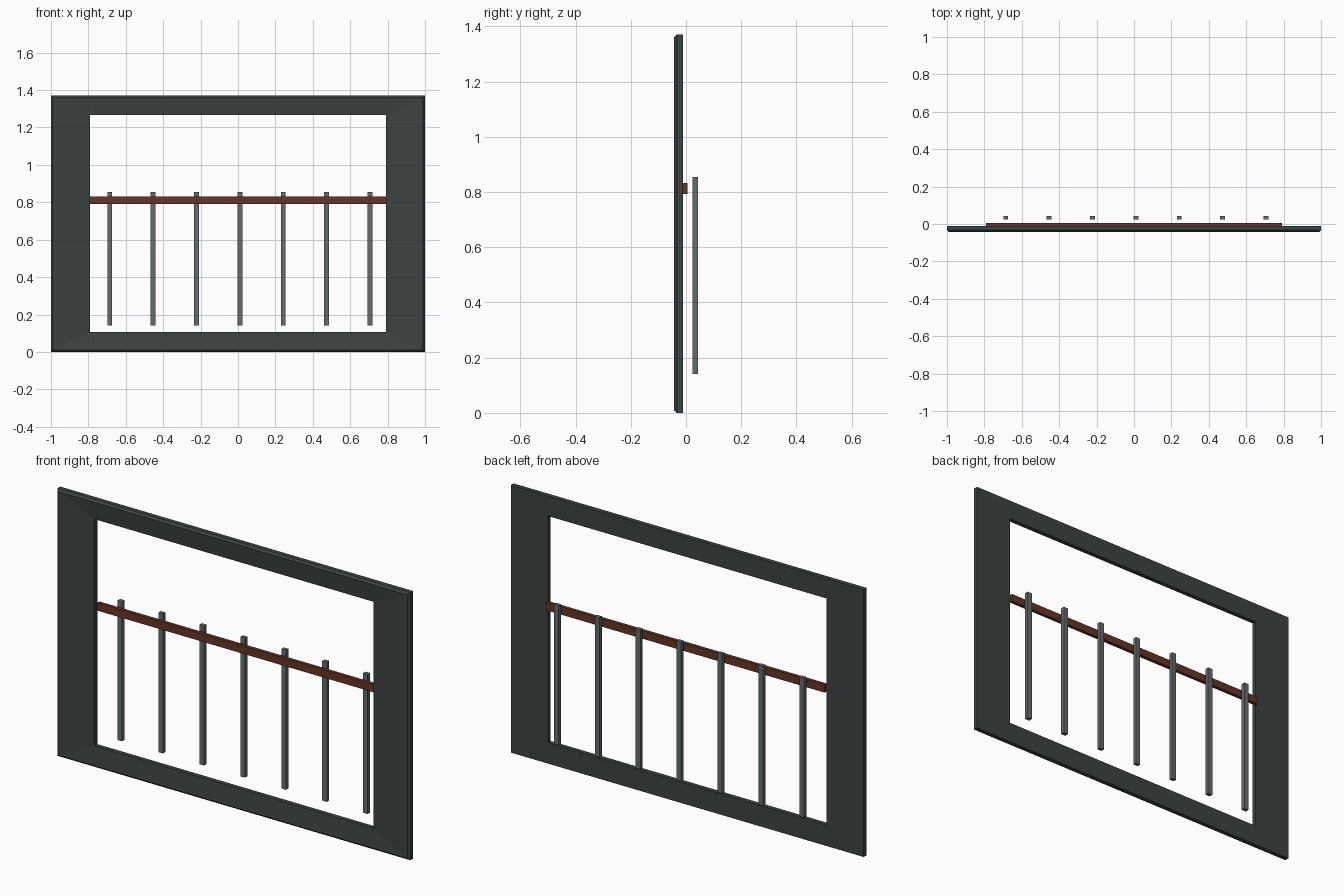
import bpy, bmesh

if "Cube" in bpy.data.objects:
    bpy.data.objects.remove(bpy.data.objects["Cube"])


def material(name, color):
    m = bpy.data.materials.new(name)
    m.diffuse_color = color
    m.use_nodes = True
    m.node_tree.nodes["Principled BSDF"].inputs["Base Color"].default_value = m.diffuse_color
    return m


def mesh_object(name, bm, mat):
    bmesh.ops.recalc_face_normals(bm, faces=bm.faces[:])
    me = bpy.data.meshes.new(name)
    bm.to_mesh(me)
    bm.free()
    ob = bpy.data.objects.new(name, me)
    bpy.context.collection.objects.link(ob)
    me.materials.append(mat)
    return ob


def box(name, x, y, z, mat):
    bm = bmesh.new()
    bmesh.ops.create_cube(bm, size=1)
    for v in bm.verts:
        v.co = [r[0] if c < 0 else r[1] for c, r in zip(v.co, (x, y, z))]
    return mesh_object(name, bm, mat)


frame_mat = material("dark_frame", (0.045, 0.055, 0.055, 1))
rail_mat = material("brown_rail", (0.13, 0.035, 0.02, 1))
bar_mat = material("grey_bar", (0.13, 0.15, 0.15, 1))

# Mitred frame: each loop is (half width, bottom, top, y)
loops = [
    (1.0, 0.0, 1.37, -0.01),
    (1.0, 0.0, 1.37, -0.033),
    (0.99, 0.01, 1.36, -0.043),
    (0.79, 0.107, 1.268, -0.033),
    (0.79, 0.107, 1.268, -0.01),
]
bm = bmesh.new()
rings = [[bm.verts.new(p) for p in ((-w, y, b), (w, y, b), (w, y, t), (-w, y, t))]
         for w, b, t, y in loops]
for i, ring in enumerate(rings):
    nxt = rings[(i + 1) % len(rings)]
    for k in range(4):
        j = (k + 1) % 4
        bm.faces.new((ring[k], ring[j], nxt[j], nxt[k]))
mesh_object("window_frame", bm, frame_mat)

# Horizontal rail across the opening
box("cross_rail", (-0.79, 0.79), (-0.012, 0.006), (0.792, 0.832), rail_mat)

# Row of upright bars behind the rail
for i in range(7):
    x = 0.01 + (i - 3) * 0.232
    box(f"upright_bar_{i + 1}", (x - 0.013, x + 0.013), (0.023, 0.043),
        (0.14, 0.855), bar_mat)
